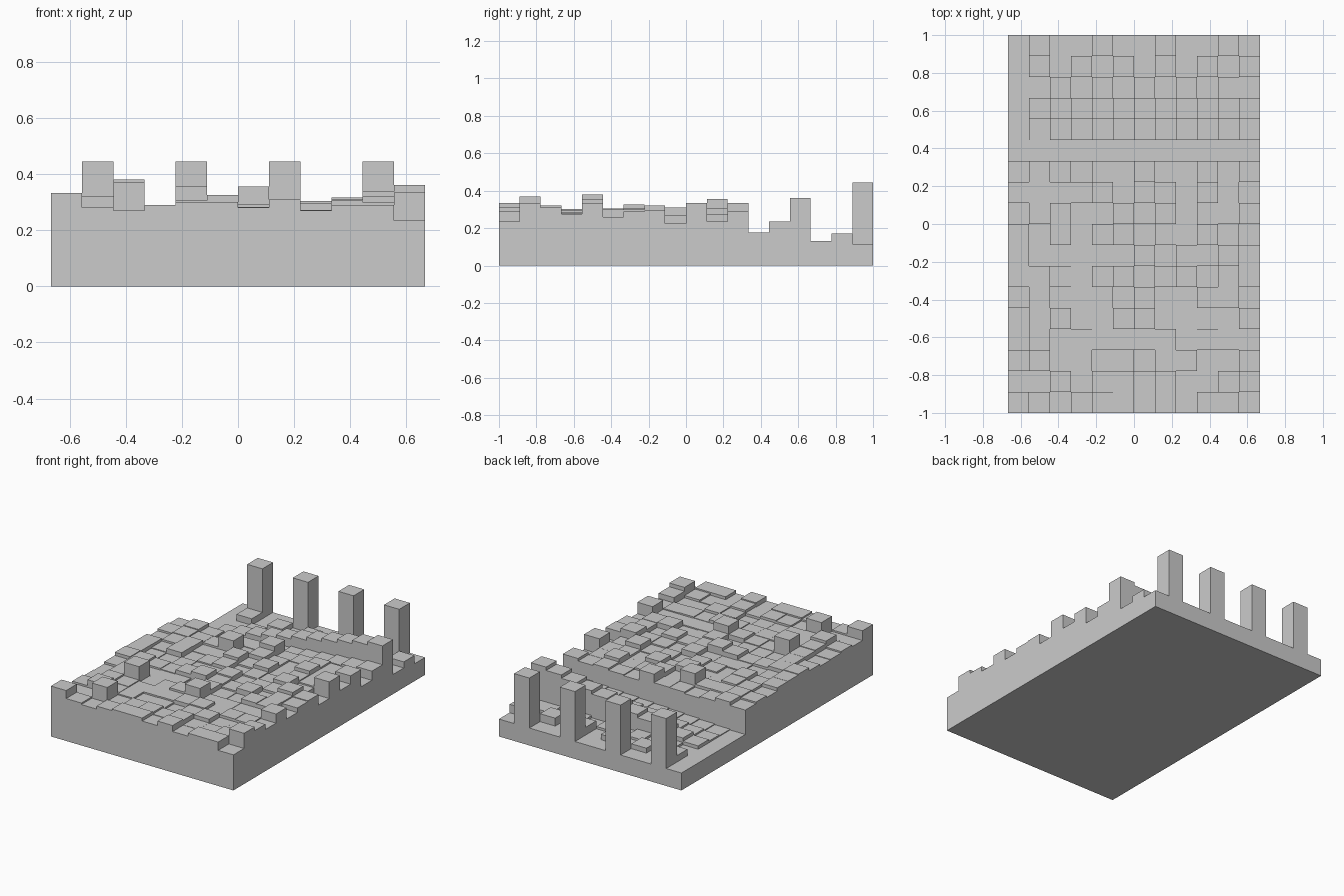
import bpy, bmesh, random

if "Cube" in bpy.data.objects:
    bpy.data.objects.remove(bpy.data.objects["Cube"])

random.seed(4)
COLS, ROWS, TERRACE = 12, 18, 12      # grid size, and rows in the raised terrace
CELL = 2 / ROWS
FLOOR = 0.115
PILLAR_TOP = 0.445

stone = bpy.data.materials.new("stone_grey")
stone.use_nodes = True
grey = (0.6, 0.6, 0.6, 1)
stone.diffuse_color = grey
stone.node_tree.nodes["Principled BSDF"].inputs["Base Color"].default_value = grey

# Terrace: uneven paving with a known front edge, right edge and a few taller blocks
height = {}
for c in range(COLS):
    cap = 0.29 if c == 3 else 0.305
    for r in range(TERRACE):
        height[c, r] = random.uniform(0.265, cap)
front_edge = [.333, .28, .27, .29, .3, .3, .28, .31, .27, .29, .29, .235]
right_edge = [.235, .335, .31, .275, .335, .26, .29, .295, .225, .335, .235, .29]
for i in range(TERRACE):
    height[i, 0] = front_edge[i]
    height[COLS - 1, i] = right_edge[i]
height.update({(2, 1): .37, (2, 4): .38, (6, 4): .355, (4, 10): .355, (6, 11): .335,
               (1, 2): .32, (5, 6): .325, (10, 7): .32, (9, 8): .31, (5, 9): .315})

# Lower court: three stairs rising to the right, then low bumps, then a flat back row
stair_rise = {12: .0055, 13: .011, 14: .0223}
for c in range(COLS):
    for r in range(TERRACE, ROWS):
        height[c, r] = FLOOR + stair_rise.get(r, 0) * c
    if c % 2:
        height[c, 16] = random.uniform(.145, .17)
    elif c:
        height[c, 15] = .13
height[COLS - 1, 15] = .13
height[COLS - 1, 16] = .17


def corner(c, r):
    return (c - COLS / 2) * CELL, (r - ROWS / 2) * CELL


def finish(bm, name):
    bmesh.ops.remove_doubles(bm, verts=bm.verts, dist=0.0001)
    mesh = bpy.data.meshes.new(name)
    bm.to_mesh(mesh)
    bm.free()
    mesh.materials.append(stone)
    obj = bpy.data.objects.new(name, mesh)
    bpy.context.collection.objects.link(obj)


def stepped_blocks(name, rows):
    """Top and underside of every cell, with walls down to each lower neighbour."""
    bm = bmesh.new()

    def quad(points):
        bm.faces.new([bm.verts.new(p) for p in points])

    for r in rows:
        for c in range(COLS):
            z = height[c, r]
            ring = [corner(c, r), corner(c + 1, r), corner(c + 1, r + 1), corner(c, r + 1)]
            quad([(x, y, z) for x, y in ring])
            quad([(x, y, 0) for x, y in reversed(ring)])
            neighbours = [(c, r - 1), (c + 1, r), (c, r + 1), (c - 1, r)]
            for i, cell in enumerate(neighbours):
                low = height.get(cell, 0)
                if low < z - 0.0001:
                    a, b = ring[i], ring[(i + 1) % 4]
                    quad([(*a, low), (*b, low), (*b, z), (*a, z)])
    finish(bm, name)


stepped_blocks("raised_terrace", range(TERRACE))
stepped_blocks("lower_court", range(TERRACE, ROWS))

# Four square pillars along the back edge
for i, c in enumerate(range(1, COLS, 3)):
    x, y = corner(c + 0.5, ROWS - 0.5)
    bm = bmesh.new()
    bmesh.ops.create_cube(bm, size=1)
    tall = PILLAR_TOP - FLOOR
    bmesh.ops.scale(bm, vec=(CELL, CELL, tall), verts=bm.verts)
    bmesh.ops.translate(bm, vec=(x, y, FLOOR + tall / 2), verts=bm.verts)
    finish(bm, f"back_pillar_{i + 1}")
